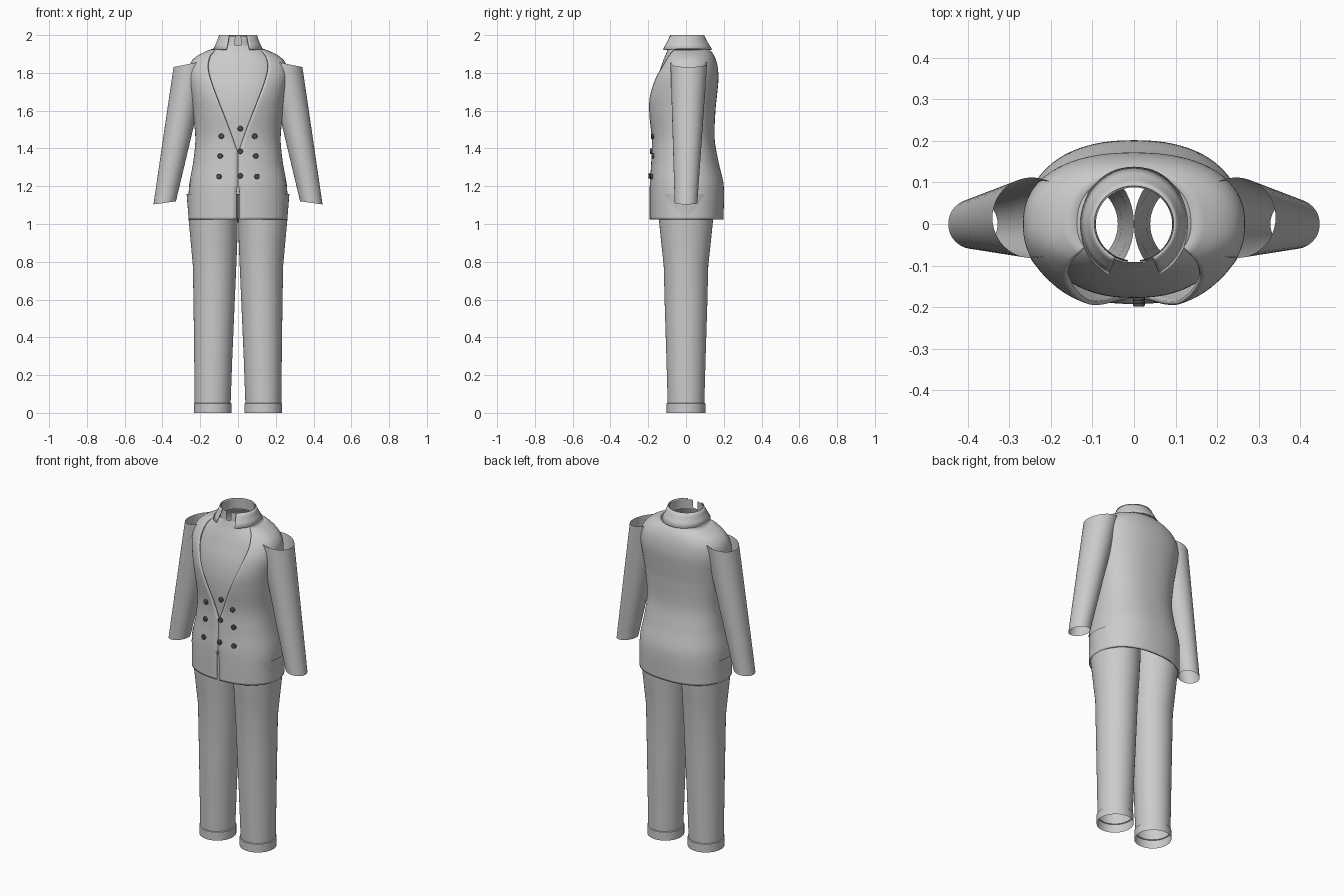
import bpy, bmesh, math
from mathutils import Vector, Matrix

if "Cube" in bpy.data.objects:
    bpy.data.objects.remove(bpy.data.objects["Cube"])

P = 2.3  # superellipse power of the torso sections


def material(name, rgb):
    m = bpy.data.materials.new(name)
    m.diffuse_color = (*rgb, 1)
    m.use_nodes = True
    m.node_tree.nodes["Principled BSDF"].inputs["Base Color"].default_value = m.diffuse_color
    return m


SHIRT = material("shirt_cloth", (0.78, 0.78, 0.76))
DARK = material("button_dark", (0.08, 0.08, 0.08))


def finish(name, rows, closed, mat=None, thick=0, angle=40):
    """Skin rows of points into one smooth sheet."""
    bm = bmesh.new()
    vs = [[bm.verts.new(p) for p in r] for r in rows]
    n = len(rows[0])
    for a, b in zip(vs, vs[1:]):
        for i in range(n if closed else n - 1):
            j = (i + 1) % n
            bm.faces.new((a[i], a[j], b[j], b[i]))
    me = bpy.data.meshes.new(name)
    bm.to_mesh(me)
    bm.free()
    ob = bpy.data.objects.new(name, me)
    bpy.context.collection.objects.link(ob)
    if mat:
        me.materials.append(mat)
    if thick:
        s = ob.modifiers.new("thickness", 'SOLIDIFY')
        s.thickness, s.offset = thick, -1
    bpy.ops.object.select_all(action='DESELECT')
    ob.select_set(True)
    bpy.context.view_layer.objects.active = ob
    bpy.ops.object.shade_smooth_by_angle(angle=math.radians(angle))
    return ob


def sample(keys, z):
    """Smooth interpolation of key rows (z, values...)."""
    z = min(max(z, keys[0][0]), keys[-1][0])
    k = max(i for i in range(len(keys) - 1) if keys[i][0] <= z)
    a, b = keys[k], keys[k + 1]
    c, d = keys[max(k - 1, 0)], keys[min(k + 2, len(keys) - 1)]
    h = b[0] - a[0]
    t = (z - a[0]) / h
    out = []
    for i in range(1, len(a)):
        ma = (b[i] - c[i]) / (b[0] - c[0]) * h
        mb = (d[i] - a[i]) / (d[0] - a[0]) * h
        out.append((2*t**3 - 3*t*t + 1) * a[i] + (t**3 - 2*t*t + t) * ma
                   + (3*t*t - 2*t**3) * b[i] + (t**3 - t*t) * mb)
    return out


def body(keys, z, a, grow=0):
    """Point on a torso section, angle 0 at the front."""
    hw, yf, yb = sample(keys, z)
    s, c = math.sin(a), math.cos(a)
    x = (hw + grow) * math.copysign(abs(s) ** (2 / P), s)
    y = abs(c) ** (2 / P) * (-(yf + grow) if c > 0 else yb + grow)
    return Vector((x, y, z))


def angle_at(keys, z, x):
    return math.asin(min(1, abs(x) / sample(keys, z)[0]) ** (P / 2))


# height, half width, front depth, back depth
JACKET = [(1.025, .263, .192, .198), (1.2, .259, .192, .2), (1.33, .237, .184, .172),
          (1.45, .226, .182, .152), (1.6, .24, .203, .156), (1.68, .252, .206, .164),
          (1.77, .267, .183, .172), (1.83, .262, .152, .168), (1.87, .24, .128, .158),
          (1.9, .2, .113, .144), (1.927, .138, .1, .122)]
INNER = [(1.25, .2, .165, .13), (1.4, .2, .168, .13), (1.6, .22, .178, .135),
         (1.72, .235, .165, .145), (1.83, .225, .133, .145), (1.88, .195, .115, .135),
         (1.91, .16, .102, .12), (1.93, .13, .097, .11), (1.945, .1, .092, .096)]
# half width of the front opening
OPENING = [(1.025, .009), (1.19, .006), (1.2, 0), (1.38, 0), (1.4, .008), (1.5, .045),
           (1.69, .12), (1.78, .15), (1.84, .16), (1.9, .146), (1.927, .12)]

# Jacket body, open along the lapels and the hem slit
rows = []
zs = sorted({1.025 + .902 * i / 70 for i in range(71)} | {1.19, 1.2, 1.38, 1.915})
for z in zs:
    a0 = angle_at(JACKET, z, max(0, sample(OPENING, z)[0]))
    rows.append([body(JACKET, z, a0 + (2 * math.pi - 2 * a0) * i / 80) for i in range(81)])
finish("jacket", rows, False, thick=.01)

# Shirt
rows = [[body(INNER, 1.25 + .695 * k / 40, 2 * math.pi * i / 64) for i in range(64)]
        for k in range(41)]
finish("shirt", rows, True, SHIRT)


def ring_band(name, profile, gap, mat=None, thick=0):
    """Collar band round the neck with a gap at the front."""
    rows = []
    for z, rx, ry in profile:
        rows.append([])
        for i in range(49):
            a = math.radians(gap + (360 - 2 * gap) * i / 48)
            rows[-1].append((rx * math.sin(a), -ry * math.cos(a), z))
    finish(name, rows, False, mat, thick)


ring_band("shirt_collar", [(1.935, .096, .092), (1.97, .094, .09), (1.995, .092, .088)], 9, SHIRT)
ring_band("jacket_collar", [(1.925, .132, .138), (1.95, .119, .122), (1.98, .107, .105),
                            (2.0, .1, .095)], 28, thick=.005)


def tube(name, rings, thick=0):
    """Open tube through rings (centre, x radius, y radius, tilt about y)."""
    rows = []
    for c, rx, ry, tilt in rings:
        m = Matrix.Translation(c) @ Matrix.Rotation(tilt, 4, 'Y')
        rows.append([m @ Vector((rx * math.cos(2 * math.pi * i / 48),
                                 ry * math.sin(2 * math.pi * i / 48), 0)) for i in range(48)])
    return finish(name, rows, True, thick=thick, angle=30)


for s, side in ((-1, "left"), (1, "right")):
    # Trouser leg with turned-up cuff
    tube(side + "_trouser_leg", [((s * cx, cy, z), rx, ry, 0) for z, cx, cy, rx, ry in (
        (0, .134, 0, .1, .102), (.05, .134, 0, .1, .102), (.052, .134, 0, .095, .097),
        (.3, .131, 0, .101, .104), (.55, .127, 0, .108, .112), (.78, .124, 0, .115, .118),
        (.9, .127, 0, .123, .131), (1.02, .131, 0, .13, .143), (1.16, .136, 0, .136, .15))])
    # Sleeve
    top, end = Vector((s * .246, .015, 1.85)), Vector((s * .388, 0, 1.112))
    rings = []
    for i in range(9):
        t = i / 8
        r = .097 + (.06 - .097) * t
        rings.append((end.lerp(top, 1 - t), r, r, s * (.2 - .06 * t)))
    tube(side + "_sleeve", rings[::-1])
    # Pocket flap
    rows = []
    for z in (1.195, 1.232):
        a0, a1 = angle_at(JACKET, z, .2), angle_at(JACKET, z, .25)
        rows.append([body(JACKET, z, s * (a0 + (a1 - a0) * i / 8), .003) for i in range(9)])
    finish(side + "_pocket_flap", rows, False)


def button(name, keys, x, z):
    """Round button seated on a torso surface."""
    p = body(keys, z, math.copysign(angle_at(keys, z, x), x))
    bpy.ops.mesh.primitive_cylinder_add(vertices=20, radius=.014, depth=.014,
                                        location=(p.x, p.y - .003, z),
                                        rotation=(math.pi / 2, 0, x * 1.5))
    ob = bpy.context.object
    ob.name = name
    ob.data.materials.append(DARK)
    bv = ob.modifiers.new("rounding", 'BEVEL')
    bv.width, bv.segments = .003, 2
    bpy.ops.object.shade_smooth_by_angle(angle=math.radians(40))


# Double-breasted buttons, centre closure and shirt stud
for x, z in ((.088, 1.465), (.094, 1.36), (.1, 1.252)):
    for s in (-1, 1):
        button("jacket_button", JACKET, s * x, z)
for z in (1.385, 1.255):
    button("centre_button", JACKET, .012, z)
button("shirt_button", INNER, .012, 1.505)
